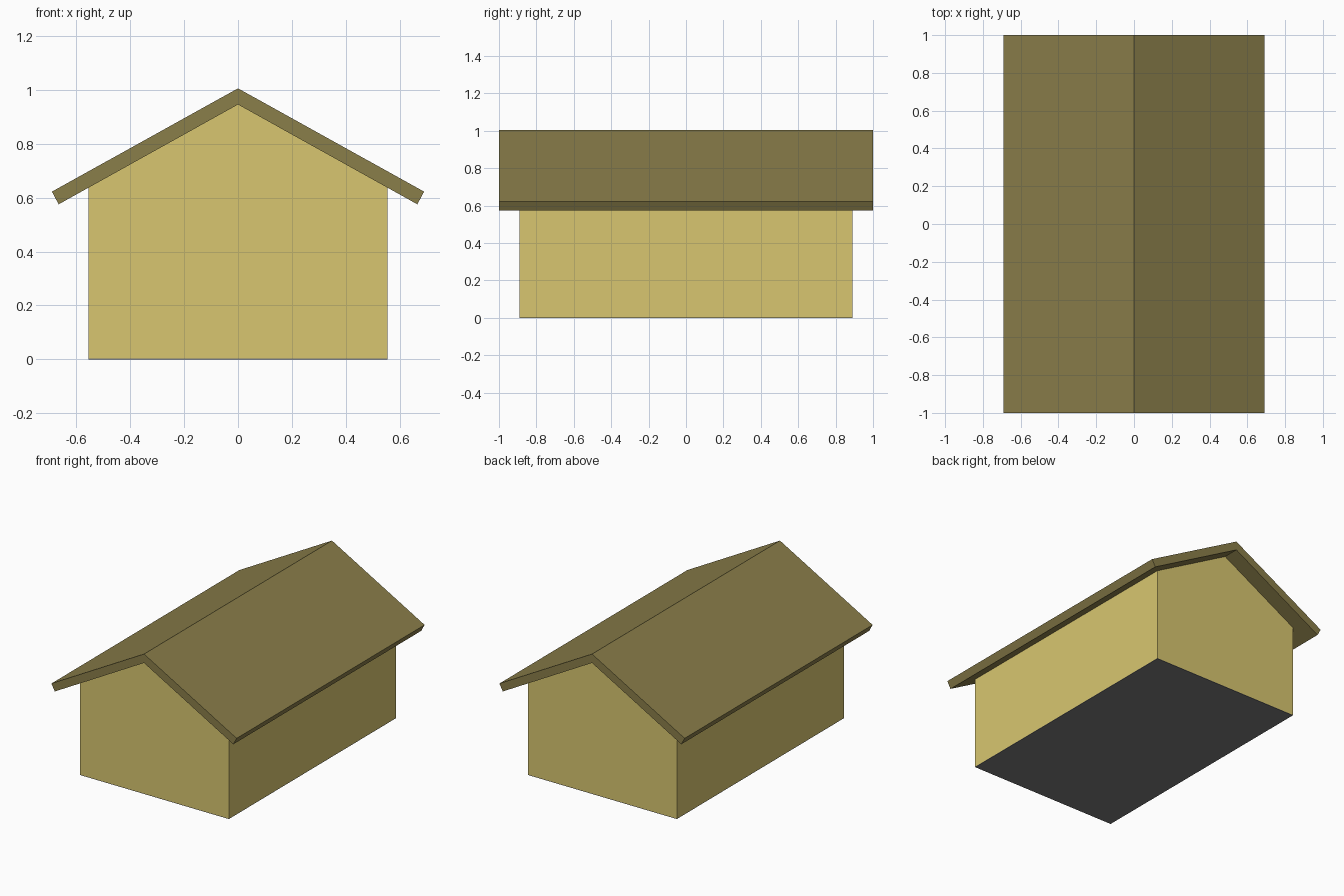
import bpy, bmesh

if "Cube" in bpy.data.objects:
    bpy.data.objects.remove(bpy.data.objects["Cube"])


def material(name, color):
    m = bpy.data.materials.new(name)
    m.diffuse_color = (*color, 1)
    m.use_nodes = True
    m.node_tree.nodes["Principled BSDF"].inputs["Base Color"].default_value = m.diffuse_color
    return m


def extrude_y(name, profile, y0, y1, mat):
    """Solid made from an x-z profile swept along y."""
    bm = bmesh.new()
    face = bm.faces.new([bm.verts.new((x, y0, z)) for x, z in profile])
    new = bmesh.ops.extrude_face_region(bm, geom=[face])["geom"]
    bmesh.ops.translate(bm, vec=(0, y1 - y0, 0),
                        verts=[v for v in new if isinstance(v, bmesh.types.BMVert)])
    bmesh.ops.recalc_face_normals(bm, faces=bm.faces)
    mesh = bpy.data.meshes.new(name)
    bm.to_mesh(mesh)
    bm.free()
    mesh.materials.append(mat)
    obj = bpy.data.objects.new(name, mesh)
    bpy.context.collection.objects.link(obj)
    return obj


wall_mat = material("wall_yellow", (0.686, 0.565, 0.162))
roof_mat = material("roof_olive", (0.254, 0.209, 0.068))
floor_mat = material("floor_grey", (0.2, 0.2, 0.2))

W, D, T = 0.555, 0.89, 0.06      # half width, half depth, wall thickness
RIDGE, SLOPE = 0.945, 0.555      # underside of the roof
BASE = 0.003                     # thin floor under the walls


def under(x):
    return RIDGE - SLOPE * abs(x)


# Gable walls
gable = [(-W, BASE), (W, BASE), (W, under(W)), (0, RIDGE), (-W, under(W))]
extrude_y("front_wall", gable, -D, -D + T, wall_mat)
extrude_y("back_wall", gable, D - T, D, wall_mat)

# Side walls, tops cut to the roof slope
for name, s in (("left_wall", -1), ("right_wall", 1)):
    side = [(s * (W - T), BASE), (s * W, BASE),
            (s * W, under(W)), (s * (W - T), under(W - T))]
    extrude_y(name, side, -D + T, D - T, wall_mat)

# Floor
extrude_y("floor", [(-W, 0), (W, 0), (W, BASE), (-W, BASE)], -D, D, floor_mat)

# Roof with overhanging eaves
extrude_y("roof", [(0, 1.005), (0.69, 0.622), (0.665, 0.575),
                   (0, RIDGE), (-0.665, 0.575), (-0.69, 0.622)], -1, 1, roof_mat)
